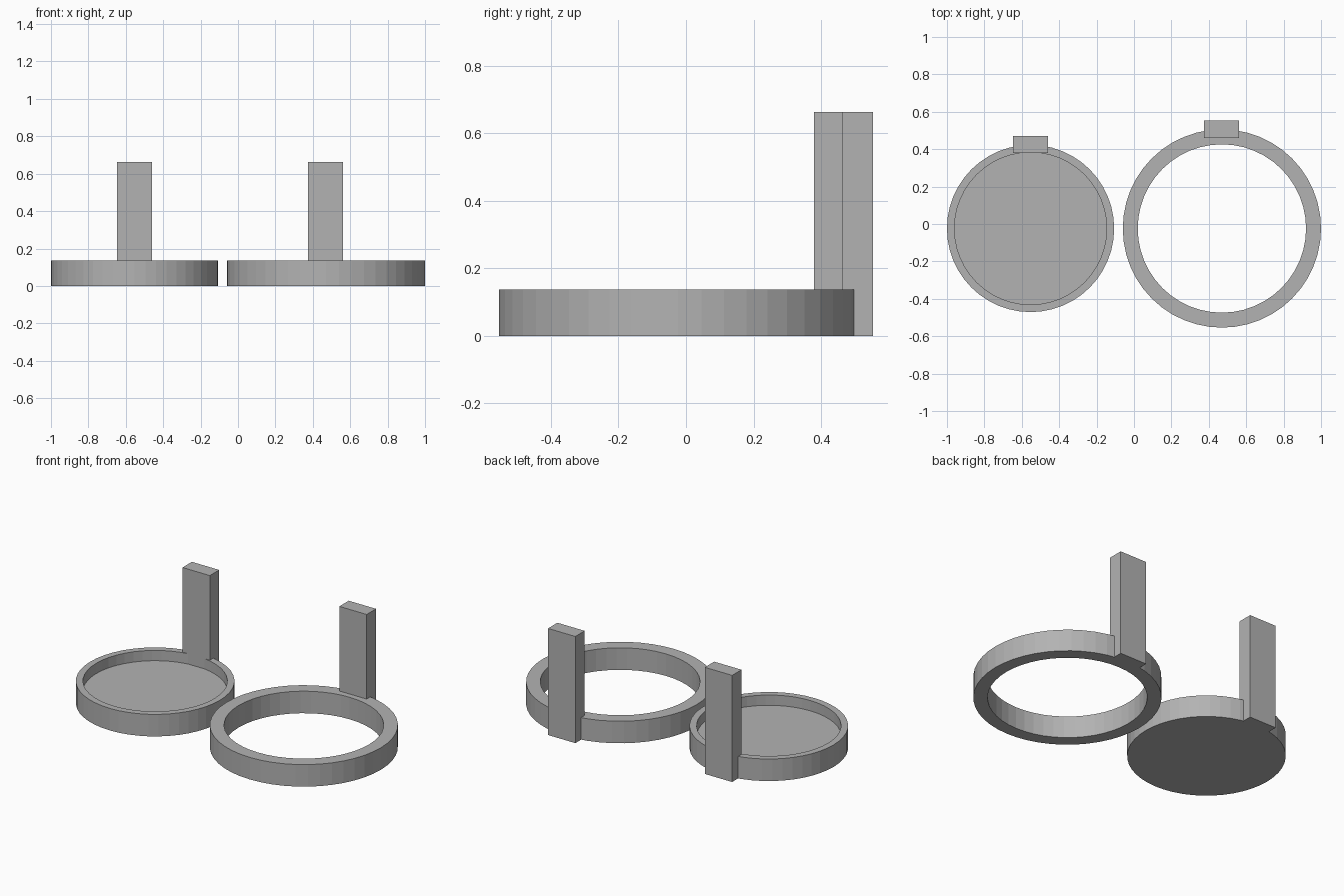
import bpy, bmesh, math

if "Cube" in bpy.data.objects:
    bpy.data.objects.remove(bpy.data.objects["Cube"], do_unlink=True)

HEIGHT, POST_TOP, SEGMENTS, CENTRE_Y = 0.137, 0.663, 48, -0.024

grey = bpy.data.materials.new("plain_grey")
grey.use_nodes = True
grey.diffuse_color = (0.45, 0.45, 0.45, 1)
grey.node_tree.nodes["Principled BSDF"].inputs["Base Color"].default_value = grey.diffuse_color


def finish(name, bm):
    bmesh.ops.recalc_face_normals(bm, faces=bm.faces)
    mesh = bpy.data.meshes.new(name)
    bm.to_mesh(mesh)
    bm.free()
    mesh.materials.append(grey)
    obj = bpy.data.objects.new(name, mesh)
    bpy.context.collection.objects.link(obj)
    return obj


def lathe(name, x, profile, closed):
    """Revolve a (radius, z) profile; an open profile is capped at both ends."""
    bm = bmesh.new()
    rings = []
    for r, z in profile:
        angles = [math.tau * i / SEGMENTS for i in range(SEGMENTS)]
        rings.append([bm.verts.new((x + r * math.cos(a), CENTRE_Y + r * math.sin(a), z))
                      for a in angles])
    pairs = list(zip(rings, rings[1:]))
    if closed:
        pairs.append((rings[-1], rings[0]))
    else:
        bm.faces.new(rings[0])
        bm.faces.new(rings[-1])
    for low, high in pairs:
        for i in range(SEGMENTS):
            j = (i + 1) % SEGMENTS
            bm.faces.new((low[i], low[j], high[j], high[i]))
    return finish(name, bm)


def post(name, x, y):
    bm = bmesh.new()
    bmesh.ops.create_cube(bm, size=1)
    bmesh.ops.scale(bm, vec=(0.188, 0.092, POST_TOP), verts=bm.verts)
    bmesh.ops.translate(bm, vec=(x, y, POST_TOP / 2), verts=bm.verts)
    return finish(name, bm)


# Shallow dish with a raised rim
lathe("dish", -0.553, [(0.447, 0), (0.447, HEIGHT), (0.407, HEIGHT), (0.407, 0.073)], False)
# Open ring
lathe("open_ring", 0.47, [(0.53, 0), (0.53, HEIGHT), (0.45, HEIGHT), (0.45, 0)], True)
# Upright handles at the back
post("dish_handle", -0.553, 0.425)
post("ring_handle", 0.468, 0.507)
